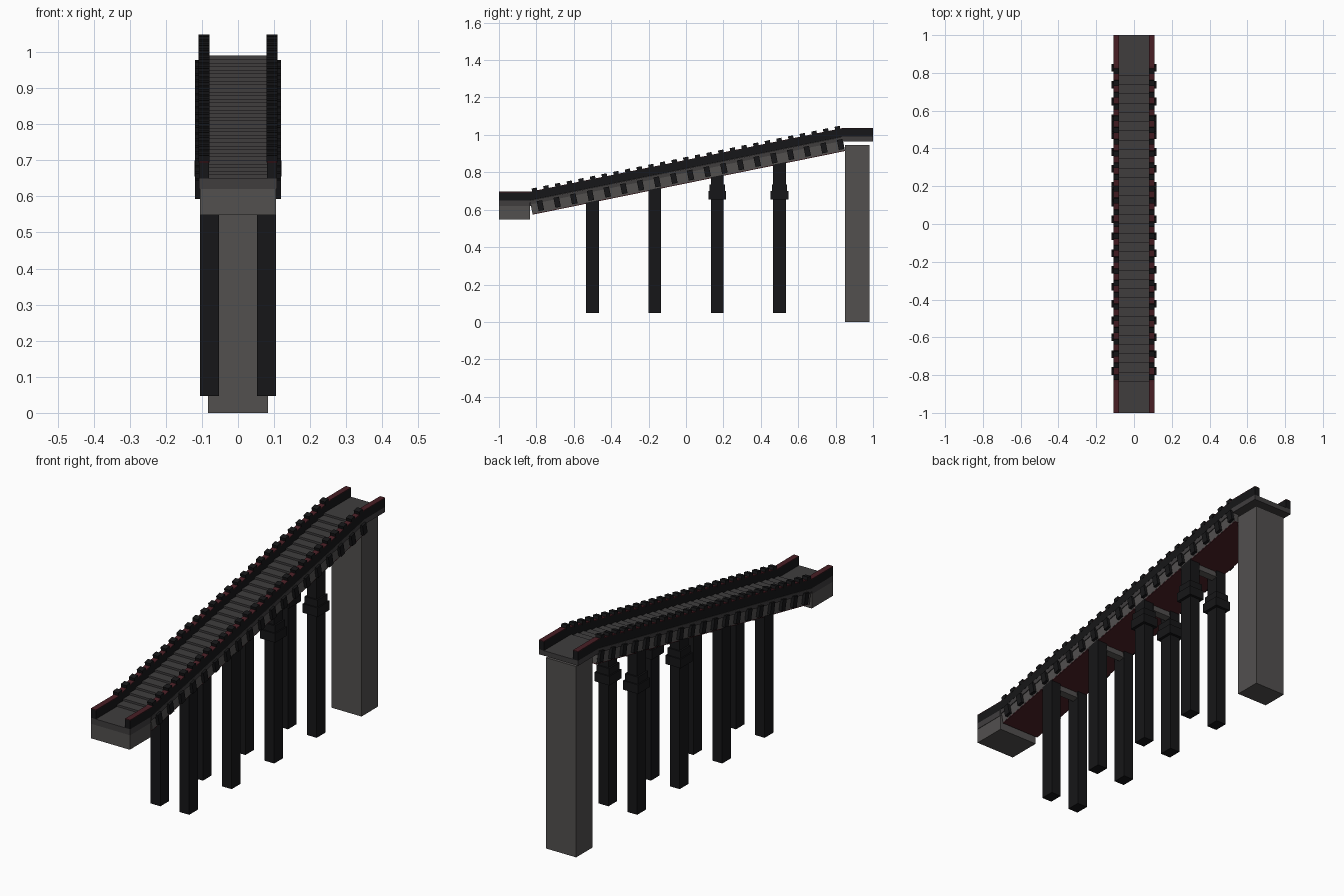
import bpy, bmesh, math

if "Cube" in bpy.data.objects:
    bpy.data.objects.remove(bpy.data.objects["Cube"])


def material(name, rgb):
    m = bpy.data.materials.new(name)
    m.diffuse_color = (*rgb, 1)
    m.use_nodes = True
    m.node_tree.nodes["Principled BSDF"].inputs["Base Color"].default_value = m.diffuse_color
    return m


GREY = material("stone_grey", (0.085, 0.08, 0.078))
DARK = material("dark_grey", (0.05, 0.047, 0.048))
BLACK = material("black", (0.008, 0.008, 0.009))
RED = material("dark_red", (0.065, 0.013, 0.018))


def prisms(name, shapes, mat):
    """Extrude (y, z) profiles along x; shapes = [(points, x0, x1), ...]."""
    bm = bmesh.new()
    for pts, x0, x1 in shapes:
        a = [bm.verts.new((x0, y, z)) for y, z in pts]
        b = [bm.verts.new((x1, y, z)) for y, z in pts]
        bm.faces.new(a)
        bm.faces.new(b[::-1])
        for i in range(len(pts)):
            j = (i + 1) % len(pts)
            bm.faces.new((a[i], b[i], b[j], a[j]))
    bmesh.ops.recalc_face_normals(bm, faces=bm.faces)
    me = bpy.data.meshes.new(name)
    bm.to_mesh(me)
    bm.free()
    me.materials.append(mat)
    ob = bpy.data.objects.new(name, me)
    bpy.context.collection.objects.link(ob)
    return ob


def rect(y0, y1, z0, z1):
    return [(y0, z0), (y1, z0), (y1, z1), (y0, z1)]


def both(pts, x0, x1):
    return [(pts, x0, x1), (pts, -x1, -x0)]


Y0, Y1, Z0, Z1 = -0.835, 0.835, 0.65, 0.99
SLOPE = (Z1 - Z0) / (Y1 - Y0)
ANG = math.atan(SLOPE)
C, S = math.cos(ANG), math.sin(ANG)


def deck(y):
    return Z0 + (y - Y0) * SLOPE


def tilted(y, u0, u1, v0, v1):
    """Rectangle in slope coordinates, anchored on the deck line at y."""
    return [(y + u * C - v * S, deck(y) + u * S + v * C)
            for u, v in ((u0, v0), (u1, v0), (u1, v1), (u0, v1))]


L = (Y1 - Y0) / C / 2

# Landings
prisms("lower_landing_block", [(rect(-1, Y0, 0.548, 0.62), -0.106, 0.106)], GREY)
prisms("lower_landing_floor", [(rect(-1, Y0, 0.62, Z0), -0.108, 0.108)], DARK)
prisms("upper_landing_floor", [(rect(Y1, 1, 0.965, Z1), -0.108, 0.108)], DARK)

# Tall end pillar
prisms("end_pillar", [(rect(0.85, 0.98, 0, 0.947), -0.083, 0.083)], GREY)

# Moving steps with flat treads
N = 34
steps = [(Y0, Z0 - 0.03)]
for i in range(N):
    ya, yb = (Y0 + (Y1 - Y0) * k / N for k in (i, i + 1))
    steps += [(ya, deck(yb)), (yb, deck(yb))]
steps.append((Y1, Z1 - 0.03))
prisms("steps", [(steps, -0.08, 0.08)], DARK)

# Rails following landing, slope, landing
rail = [(-1, Z0), (Y0, Z0), (Y1, Z1), (1, Z1),
        (1, Z1 + 0.043), (Y1, Z1 + 0.043), (Y0, Z0 + 0.043), (-1, Z0 + 0.043)]
prisms("side_rails", both(rail, 0.08, 0.108), BLACK)
cap = [(-1, Z0 + 0.043), (Y0, Z0 + 0.043), (Y1, Z1 + 0.043), (1, Z1 + 0.043),
       (1, Z1 + 0.046), (Y1, Z1 + 0.046), (Y0, Z0 + 0.046), (-1, Z0 + 0.046)]
prisms("rail_caps", both(cap, 0.08, 0.108), RED)

# Small blocks along the rail tops
blocks = []
for i in range(27):
    y = -0.81 + 1.62 * i / 26
    blocks += both(tilted(y, -0.004, 0.024, 0.04, 0.06), 0.079, 0.109)
prisms("rail_blocks", blocks, BLACK)

# Sloped deck slab, stringers and red soffit
prisms("ramp_slab", [(tilted(0, -L, L, -0.022, -0.001), -0.108, 0.108)], DARK)
prisms("ramp_stringers", both(tilted(0, -L, L, -0.074, -0.022), 0.075, 0.104), GREY)
prisms("ramp_soffit", [(tilted(0, -L, L, -0.078, -0.071), -0.103, 0.103)], RED)

# Brackets on the outer stringer faces
brackets = []
for i in range(19):
    y = -0.785 + 1.605 * i / 18
    brackets += both(tilted(y, -0.016, 0.014, -0.066, -0.012), 0.1, 0.119)
prisms("side_brackets", brackets, BLACK)

# Paired columns, collars on the two taller pairs, crossbars
columns, collars, bars = [], [], []
for i, y in enumerate((-0.5, -1 / 6, 1 / 6, 0.5)):
    h = 0.034
    top = [(y - h, 0.047), (y + h, 0.047),
           (y + h, deck(y + h) - 0.074), (y - h, deck(y - h) - 0.074)]
    columns += both(top, 0.052, 0.106)
    bars.append((tilted(y, -0.022, 0.01, -0.11, -0.078), -0.053, 0.053))
    if i > 1:
        collars += both(rect(y - 0.047, y + 0.047, 0.655, 0.7), 0.038, 0.12)
        collars += both(rect(y - 0.041, y + 0.041, 0.7, 0.735), 0.044, 0.114)
prisms("columns", columns, BLACK)
prisms("column_collars", collars, BLACK)
prisms("crossbars", bars, GREY)
